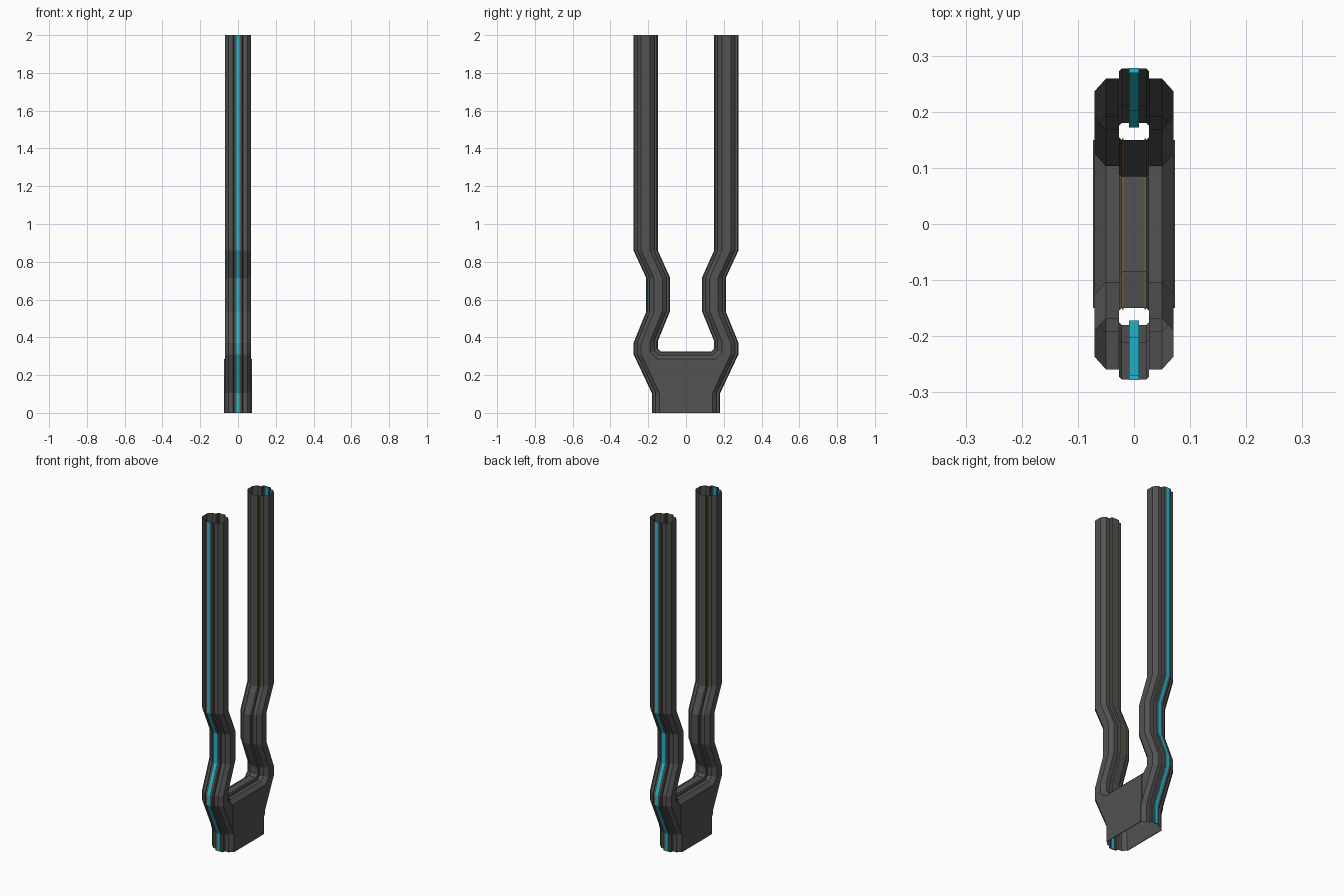
import bpy, bmesh

if "Cube" in bpy.data.objects:
    bpy.data.objects.remove(bpy.data.objects["Cube"])


def material(name, rgb):
    m = bpy.data.materials.new(name)
    m.diffuse_color = (*rgb, 1)
    m.use_nodes = True
    m.node_tree.nodes["Principled BSDF"].inputs["Base Color"].default_value = m.diffuse_color
    return m


GREY = material("dark grey", (0.085, 0.085, 0.085))
CYAN = material("cyan", (0.015, 0.50, 0.64))
BROWN = material("dark orange", (0.22, 0.11, 0.02))

# Side-view contours as (y, z, inward dy, inward dz)
OUTER = [(.18, 0), (.18, .105), (.277, .31), (.277, .37),
         (.21, .535), (.21, .715), (.277, .86), (.277, 2)]
OUTER = [(y, z, -1, 0) for y, z in OUTER]
half = [(.15, 2, 1, 0), (.15, .86, 1, 0), (.085, .715, 1, 0), (.085, .54, 1, 0),
        (.15, .38, 1, 0), (.15, .34, 1, -.5), (.135, .325, .5, -1)]


def flip(path):
    return [(-y, z, -dy, dz) for y, z, dy, dz in path]


INNER = half + flip(half)[::-1]

# Stepped edge profile as (x, depth)
side = [(-.07, .04), (-.05, .018), (-.027, .018), (-.027, .005), (-.022, 0)]
PROFILE = side + [(-x, d) for x, d in side[::-1]]


def point(p, x, d):
    return (x, p[0] + p[2] * d, p[1] + p[3] * d)


def loft(bm, path, profile, closed=False):
    rows = [[bm.verts.new(point(p, x, d)) for x, d in profile] for p in path]
    n = len(profile)
    for a, b in zip(rows, rows[1:]):
        for i in range(n if closed else n - 1):
            j = (i + 1) % n
            bm.faces.new((a[i], a[j], b[j], b[i]))
    if closed:
        bm.faces.new(rows[0])
        bm.faces.new(rows[-1][::-1])


def finish(bm, name, mat):
    bmesh.ops.remove_doubles(bm, verts=bm.verts, dist=1e-5)
    bmesh.ops.recalc_face_normals(bm, faces=bm.faces)
    me = bpy.data.meshes.new(name)
    bm.to_mesh(me)
    bm.free()
    me.materials.append(mat)
    bpy.context.collection.objects.link(bpy.data.objects.new(name, me))


# Forked hollow body, open at the top and bottom
bm = bmesh.new()
for path in (OUTER, flip(OUTER), INNER):
    loft(bm, path, PROFILE)
for x in (-.07, .07):
    outline = OUTER + INNER + flip(OUTER)[::-1]
    bm.faces.new([bm.verts.new(point(p, x, .04)) for p in outline])
finish(bm, "fork_body", GREY)

# Thin flat plates on both sides of the base
bm = bmesh.new()
shape = [(-.14, 0), (.14, 0), (.14, .1), (.15, .125), (.15, .284), (-.15, .284),
         (-.15, .125), (-.14, .1)]
for s in (-1, 1):
    a = [bm.verts.new((s * .0695, y, z)) for y, z in shape]
    b = [bm.verts.new((s * .0735, y, z)) for y, z in shape]
    bm.faces.new(a)
    bm.faces.new(b)
    for i in range(len(a)):
        j = (i + 1) % len(a)
        bm.faces.new((a[i], a[j], b[j], b[i]))
finish(bm, "base_side_plates", GREY)

# Cyan strips down the outside of each prong
for name, path in (("back_strip", OUTER), ("front_strip", flip(OUTER))):
    bm = bmesh.new()
    loft(bm, path, [(-.009, -.001), (.009, -.001), (.009, .008), (-.009, .008)], True)
    finish(bm, name, CYAN)

# Hair-thin trim lines along the inside of the fork
bm = bmesh.new()
for c in (-.02, .02):
    loft(bm, INNER, [(c - .0015, -.001), (c + .0015, -.001),
                     (c + .0015, .002), (c - .0015, .002)], True)
finish(bm, "inner_trim", BROWN)
